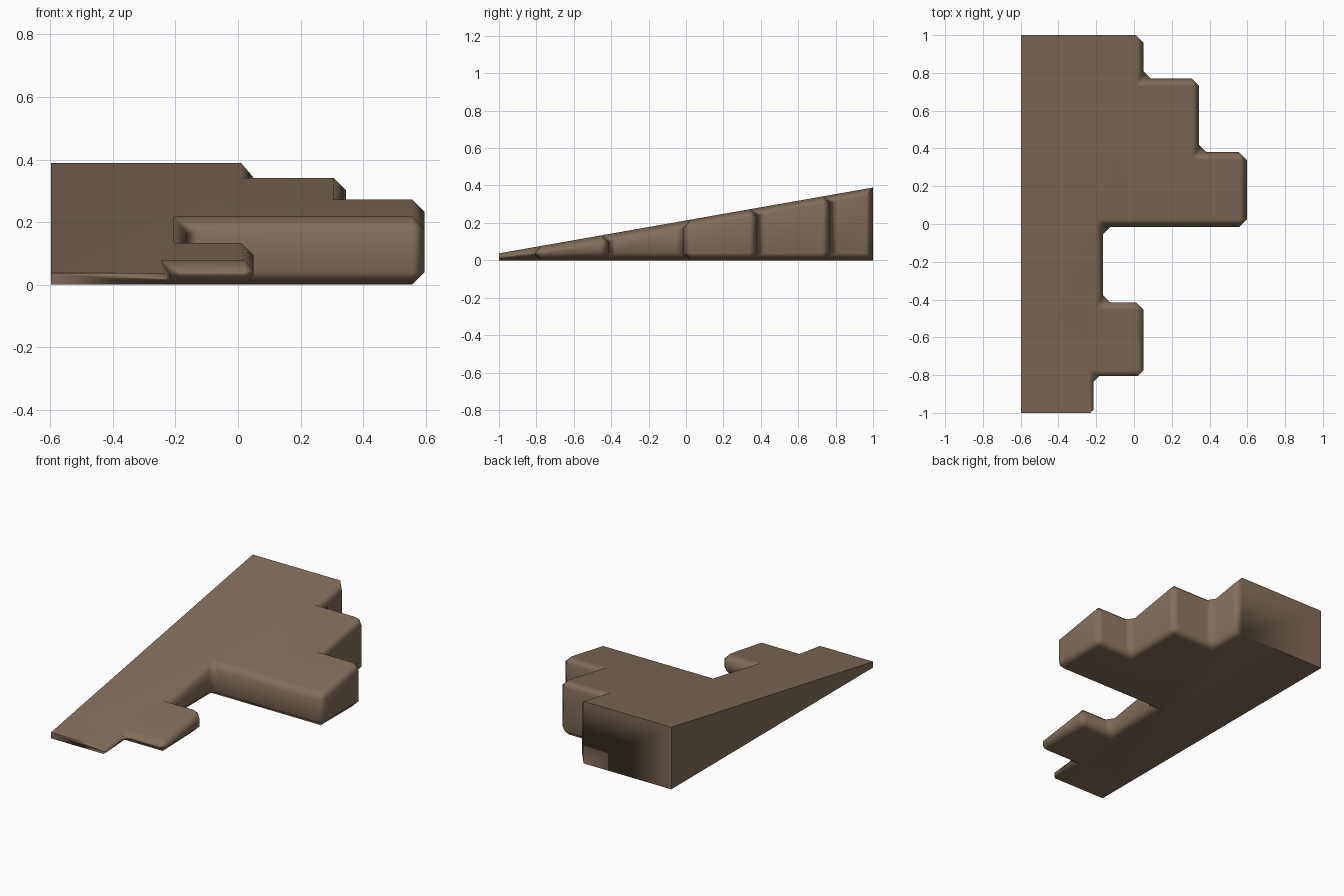
import bpy, bmesh, math
from mathutils import Vector

if "Cube" in bpy.data.objects:
    bpy.data.objects.remove(bpy.data.objects["Cube"])

X_BACK = -0.598


def top_z(y):
    return 0.213 + 0.176 * y      # sloping upper surface


def chamfer(y):
    return min(0.04, 0.42 * top_z(y))   # shrinks at the thin end


# Stepped edge, sharp corners from the tall end to the thin end
corners = [Vector(p) for p in (
    (0.05, 1), (0.05, 0.77), (0.345, 0.77), (0.345, 0.38), (0.597, 0.38),
    (0.597, -0.015), (-0.165, -0.015), (-0.165, -0.415), (0.05, -0.415),
    (0.05, -0.805), (-0.215, -0.805), (-0.215, -1))]
path = [Vector((X_BACK, 1))] + corners + [Vector((X_BACK, -1))]

bm = bmesh.new()


def vert(p, z):
    return bm.verts.new((p.x, p.y, z))


# Each corner: inset top/bottom points and two cut-back points on the wall
rings = []
last = len(path) - 2
for i in range(1, last + 1):
    p = path[i]
    d = chamfer(p.y)
    ua = (p - path[i - 1]).normalized()
    ub = (path[i + 1] - p).normalized()
    na, nb = Vector((-ua.y, ua.x)), Vector((-ub.y, ub.x))
    inset = p - d * ((na if i > 1 else Vector((0, 0))) + (nb if i < last else Vector((0, 0))))
    a, b = p - d * ua, p + d * ub
    # end faces are flat, so their wall points run the full height
    da = 0 if i == 1 else d
    db = 0 if i == last else d
    rings.append(dict(
        t=vert(inset, top_z(inset.y)), b=vert(inset, 0),
        ua=vert(a, top_z(a.y) - da), la=vert(a, da),
        ub=vert(b, top_z(b.y) - db), lb=vert(b, db)))

# Corner facets
for r in rings:
    bm.faces.new((r["t"], r["ua"], r["ub"]))
    bm.faces.new((r["ua"], r["la"], r["lb"], r["ub"]))
    bm.faces.new((r["b"], r["lb"], r["la"]))

# Walls with upper and lower chamfers
for r, s in zip(rings, rings[1:]):
    bm.faces.new((r["t"], r["ub"], s["ua"], s["t"]))
    bm.faces.new((r["ub"], r["lb"], s["la"], s["ua"]))
    bm.faces.new((r["lb"], r["b"], s["b"], s["la"]))

# Flat top, base, long side and both ends
t0, b0 = vert(path[0], top_z(1)), vert(path[0], 0)
t1, b1 = vert(path[-1], top_z(-1)), vert(path[-1], 0)
bm.faces.new([t0] + [r["t"] for r in rings] + [t1])
bm.faces.new([b0] + [r["b"] for r in rings] + [b1])
bm.faces.new((t0, t1, b1, b0))
bm.faces.new((t0, b0, rings[0]["b"], rings[0]["t"]))
bm.faces.new((t1, rings[-1]["t"], rings[-1]["b"], b1))

bmesh.ops.remove_doubles(bm, verts=bm.verts, dist=0.0005)
bmesh.ops.recalc_face_normals(bm, faces=bm.faces)

mesh = bpy.data.meshes.new("stepped_ramp")
bm.to_mesh(mesh)
bm.free()
ramp = bpy.data.objects.new("stepped_ramp", mesh)
bpy.context.collection.objects.link(ramp)

# Single brown colour
mat = bpy.data.materials.new("brown")
mat.diffuse_color = (0.223, 0.156, 0.103, 1)
mat.use_nodes = True
mat.node_tree.nodes["Principled BSDF"].inputs["Base Color"].default_value = mat.diffuse_color
mesh.materials.append(mat)

# Soft chamfers with flat broad faces
bpy.context.view_layer.objects.active = ramp
ramp.select_set(True)
bpy.ops.object.shade_smooth_by_angle(angle=math.radians(62))
wn = ramp.modifiers.new("flat_faces", 'WEIGHTED_NORMAL')
wn.keep_sharp = True
